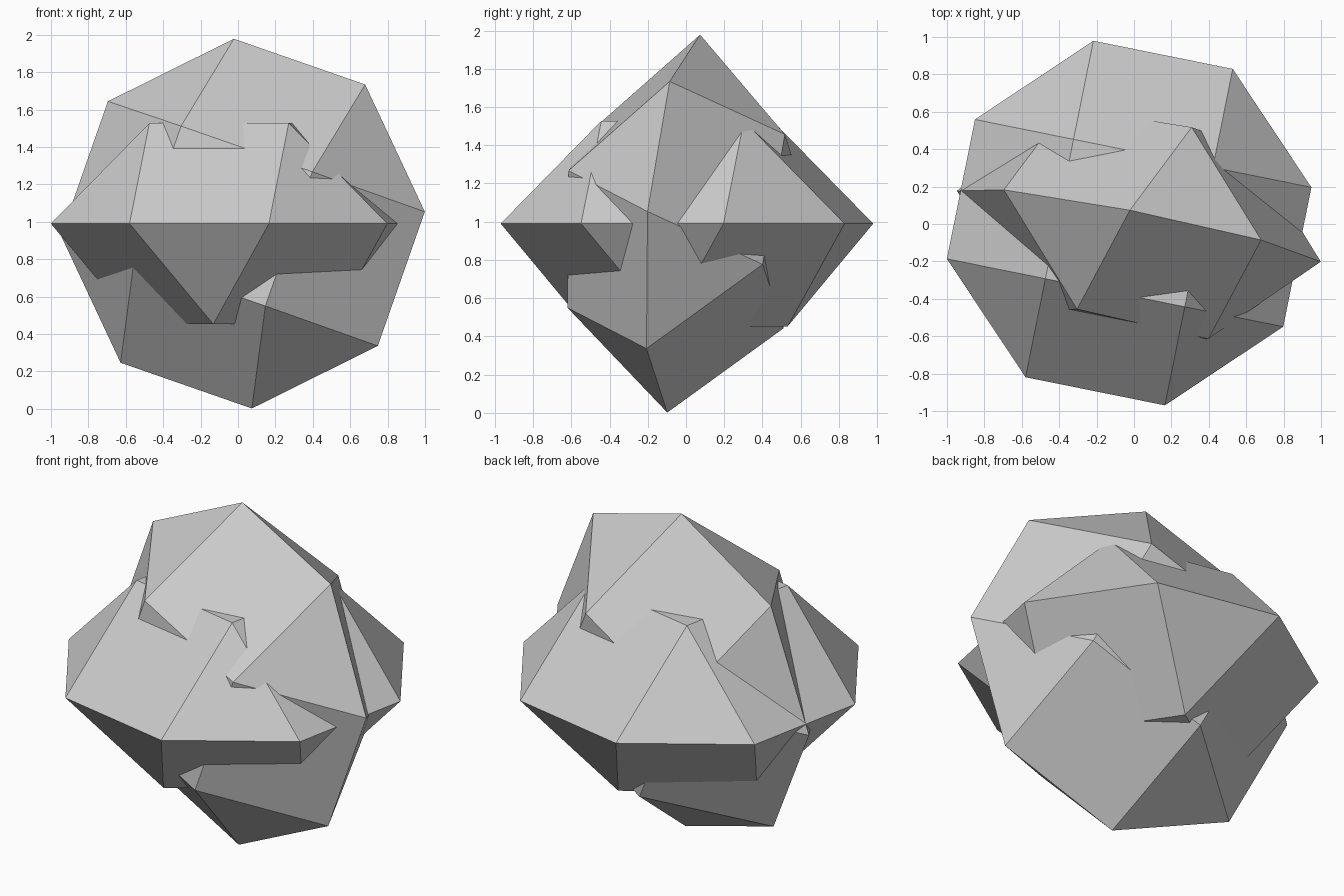
import bpy, bmesh
from math import cos, sin, radians, sqrt
from mathutils import Vector, Matrix

cube = bpy.data.objects.get("Cube")
if cube:
    bpy.data.objects.remove(cube, do_unlink=True)

grey = bpy.data.materials.new("light_grey")
grey.use_nodes = True
colour = (0.6, 0.6, 0.6, 1)
grey.diffuse_color = colour
grey.node_tree.nodes["Principled BSDF"].inputs["Base Color"].default_value = colour

RADIUS = 0.993
EDGE = 2 * RADIUS * sin(radians(22.5))
HEIGHT = EDGE / sqrt(2)


def ring(bm, count, radius, start, z):
    angles = [radians(start + i * 360 / count) for i in range(count)]
    return [bm.verts.new((radius * cos(a), radius * sin(a), z)) for a in angles]


def cupola(bm, base, first, z):
    """Squares and triangles alternate from the octagon up to a square cap;
    'first' is the octagon edge that carries the first square."""
    cap = ring(bm, 4, HEIGHT, first * 45 - 45, z)
    for i, corner in enumerate(cap):
        a, b, c = (base[(first + 2 * i + k) % 8] for k in range(3))
        bm.faces.new((a, b, cap[(i + 1) % 4], corner))
        bm.faces.new((b, c, cap[(i + 1) % 4]))
    bm.faces.new(cap)


def bicupola(name, centre, x_axis, y_axis):
    bm = bmesh.new()
    base = ring(bm, 8, RADIUS, -22.5, 0)
    cupola(bm, base, 0, HEIGHT)
    cupola(bm, base, 1, -HEIGHT)
    bmesh.ops.recalc_face_normals(bm, faces=bm.faces)
    # Orient the octagon on its two axes
    x = Vector(x_axis).normalized()
    z = x.cross(Vector(y_axis)).normalized()
    frame = Matrix((x, z.cross(x), z)).transposed().to_4x4()
    bm.transform(Matrix.Translation(centre) @ frame)
    mesh = bpy.data.meshes.new(name)
    bm.to_mesh(mesh)
    bm.free()
    mesh.materials.append(grey)
    obj = bpy.data.objects.new(name, mesh)
    bpy.context.collection.objects.link(obj)


# Level solid: octagon turned about z
turn = radians(-11.4)
bicupola("level_bicupola", (-0.026, 0.005, 0.99),
         (cos(turn), sin(turn), 0), (-sin(turn), cos(turn), 0))

# Upright solid: octagon standing nearly vertical; in-plane axes from two corners
corner = Vector((0.975, -0.19, 0.062))
top = Vector((-0.045, 0.085, 0.985))
tilt = radians(-22.5)
bicupola("upright_bicupola", (0.026, -0.012, 0.99),
         corner * cos(tilt) + top * sin(tilt), top * cos(tilt) - corner * sin(tilt))
